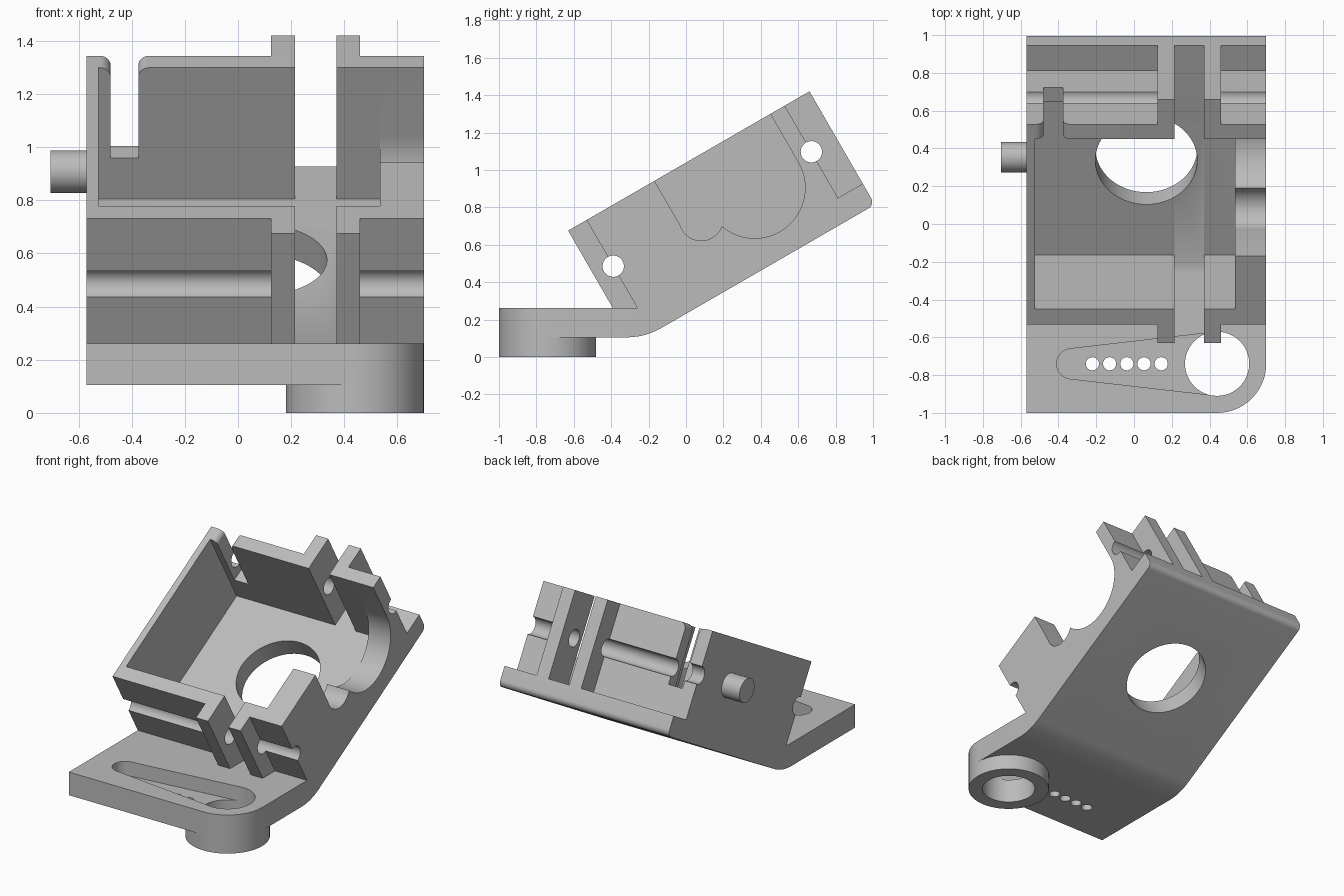
import bpy, bmesh, math

if "Cube" in bpy.data.objects:
    bpy.data.objects.remove(bpy.data.objects["Cube"], do_unlink=True)

grey = bpy.data.materials.new("plain_grey")
grey.use_nodes = True
COLOUR = (0.5, 0.5, 0.5, 1)
grey.diffuse_color = COLOUR
grey.node_tree.nodes["Principled BSDF"].inputs["Base Color"].default_value = COLOUR

TILT = math.radians(30)
C, S = math.cos(TILT), math.sin(TILT)


def uv(u, v):
    """Tilted housing coordinates (along, away from the base) to y, z."""
    return (u * C - v * S, u * S + v * C)


def arc(cx, cy, r, a0, a1, n=12):
    angles = [math.radians(a0 + (a1 - a0) * i / n) for i in range(n + 1)]
    return [(cx + r * math.cos(a), cy + r * math.sin(a)) for a in angles]


def circle(cx, cy, r, n=48):
    return arc(cx, cy, r, 0, 360, n)[:-1]


def tilted(points):
    return [uv(*p) for p in points]


def box(u0, u1, v0, v1):
    return tilted([(u0, v0), (u1, v0), (u1, v1), (u0, v1)])


def side(p, t):      # profile in y, z, pushed along x
    return (t, p[0], p[1])


def plan(p, t):      # profile in x, y, pushed along z
    return (p[0], p[1], t)


def back(p, t):      # profile in x, v, pushed along u
    return (p[0], *uv(t, p[1]))


def prism(name, points, lo, hi, place=side):
    bm = bmesh.new()
    a = [bm.verts.new(place(p, lo)) for p in points]
    b = [bm.verts.new(place(p, hi)) for p in points]
    bm.faces.new(a)
    bm.faces.new(b[::-1])
    for i in range(len(a)):
        j = (i + 1) % len(a)
        bm.faces.new((a[j], a[i], b[i], b[j]))
    bmesh.ops.recalc_face_normals(bm, faces=bm.faces)
    mesh = bpy.data.meshes.new(name)
    bm.to_mesh(mesh)
    bm.free()
    ob = bpy.data.objects.new(name, mesh)
    bpy.context.collection.objects.link(ob)
    mesh.materials.append(grey)
    return ob


def cut(ob, cutters):
    bpy.context.view_layer.objects.active = ob
    for c in cutters:
        m = ob.modifiers.new("cut", "BOOLEAN")
        m.operation = "DIFFERENCE"
        m.solver = "EXACT"
        m.object = c
        bpy.ops.object.modifier_apply(modifier=m.name)


LEFT, RIGHT = -0.57, 0.70
BOTTOM, PLATE = 0.105, 0.262           # base plate heights
FRONT, REAR, LIP = -0.094, 1.129, 1.282  # housing faces along the tilt
FLOOR, TOP = 0.33, 0.90
HX, HY = 0.44, -0.74                   # pivot centre

# Housing and base plate from one side profile
profile = [(-1, BOTTOM)]
profile += arc(-0.318, BOTTOM + 0.373, 0.373, -90, -60)
profile += tilted(arc(LIP - 0.04, 0.24, 0.04, -90, 0, 8))
profile += tilted([(LIP, FLOOR), (REAR, FLOOR), (REAR, TOP), (FRONT, TOP)])
foot_v = (PLATE - FRONT * S) / C
profile += [uv(FRONT, foot_v), (-1, PLATE)]
housing = prism("housing", profile, LEFT, RIGHT)

# Round the plate corner around the pivot
bm = bmesh.new()
bm.from_mesh(housing.data)
corner = [e for e in bm.edges
          if all(v.co.x > RIGHT - 0.01 and v.co.y < -0.99 for v in e.verts)]
bmesh.ops.bevel(bm, geom=corner, offset=0.26, segments=14, profile=0.5, affect="EDGES")
bm.to_mesh(housing.data)
bm.free()

# Cutters
cavity = prism("cavity_cutter", box(0, 1.04, FLOOR, 1.1), -0.525, 0.535)
slot = prism("centre_slot_cutter",
             [uv(1.4, FLOOR), uv((PLATE - FLOOR * C) / S, FLOOR), (-0.3, PLATE),
              uv(-0.3, 1.1), uv(1.4, 1.1)], 0.215, 0.37)
floor_hole = prism("floor_hole_cutter", [(x, u) for x, u in circle(0.065, 0.58, 0.27, 64)],
                   0.1, 0.5, lambda p, t: (p[0], *uv(p[1], t)))
side_cuts = [
    prism("side_opening_cutter", box(0.325, 1.04, 0.6, 1.1), 0.5, 0.8),
    prism("large_scoop_cutter", tilted(circle(0.77, 0.6, 0.27, 64)), 0.5, 0.8),
    prism("small_scoop_cutter", tilted(circle(0.44, 0.6, 0.118)), 0.5, 0.8)]
wire_notch = prism("wire_notch_cutter",
                   [(-0.48, 0.508), (-0.375, 0.508)]
                   + arc(-0.335, TOP - 0.04, 0.04, 180, 90, 8)
                   + [(-0.335, 1.0), (-0.52, 1.0)]
                   + arc(-0.52, TOP - 0.04, 0.04, 90, 0, 8),
                   1.0, 1.2, back)
rods = [prism("rod_cutter", tilted(circle(u, 0.615, 0.057)), -0.8, 0.8)
        for u in (FRONT, REAR)]
pivot_hole = prism("pivot_hole_cutter", circle(HX, HY, 0.17), -0.1, 0.4, plan)
arm_recess = prism("arm_recess_cutter",
                   arc(HX, HY, 0.168, -97, 97, 24) + arc(-0.33, HY, 0.08, 97, 263, 16),
                   0.165, 0.4, plan)
screw_holes = [prism("screw_hole_cutter", circle(-0.22 + 0.091 * i, HY, 0.035, 24),
                     0, 0.4, plan) for i in range(5)]

cut(housing, [cavity, slot, floor_hole, *side_cuts, wire_notch, *rods,
              arm_recess, pivot_hole, *screw_holes])
parts = [housing]

# Pivot boss under the plate
boss = prism("pivot_boss", circle(HX, HY, 0.26, 56), 0, BOTTOM, plan)
cut(boss, [pivot_hole])
parts.append(boss)

# Hinge ribs either side of the centre slot, front and rear
for x0, x1, hand in ((0.125, 0.215, "right"), (0.37, 0.46, "left")):
    for u0, u1, end in ((-0.208, FRONT, "front"), (REAR, LIP, "rear")):
        rib = prism(f"{end}_{hand}_hinge_rib", box(u0, u1, FLOOR, TOP), x0, x1)
        cut(rib, rods)
        parts.append(rib)

# Side pin
parts.append(prism("side_pin", tilted(circle(0.76, 0.61, 0.08)), -0.705, LEFT))

for ob in [o for o in bpy.data.objects if "_cutter" in o.name]:
    bpy.data.objects.remove(ob, do_unlink=True)

bpy.ops.object.select_all(action="DESELECT")
for ob in parts:
    ob.select_set(True)
bpy.context.view_layer.objects.active = housing
bpy.ops.object.shade_smooth_by_angle(angle=math.radians(30))
